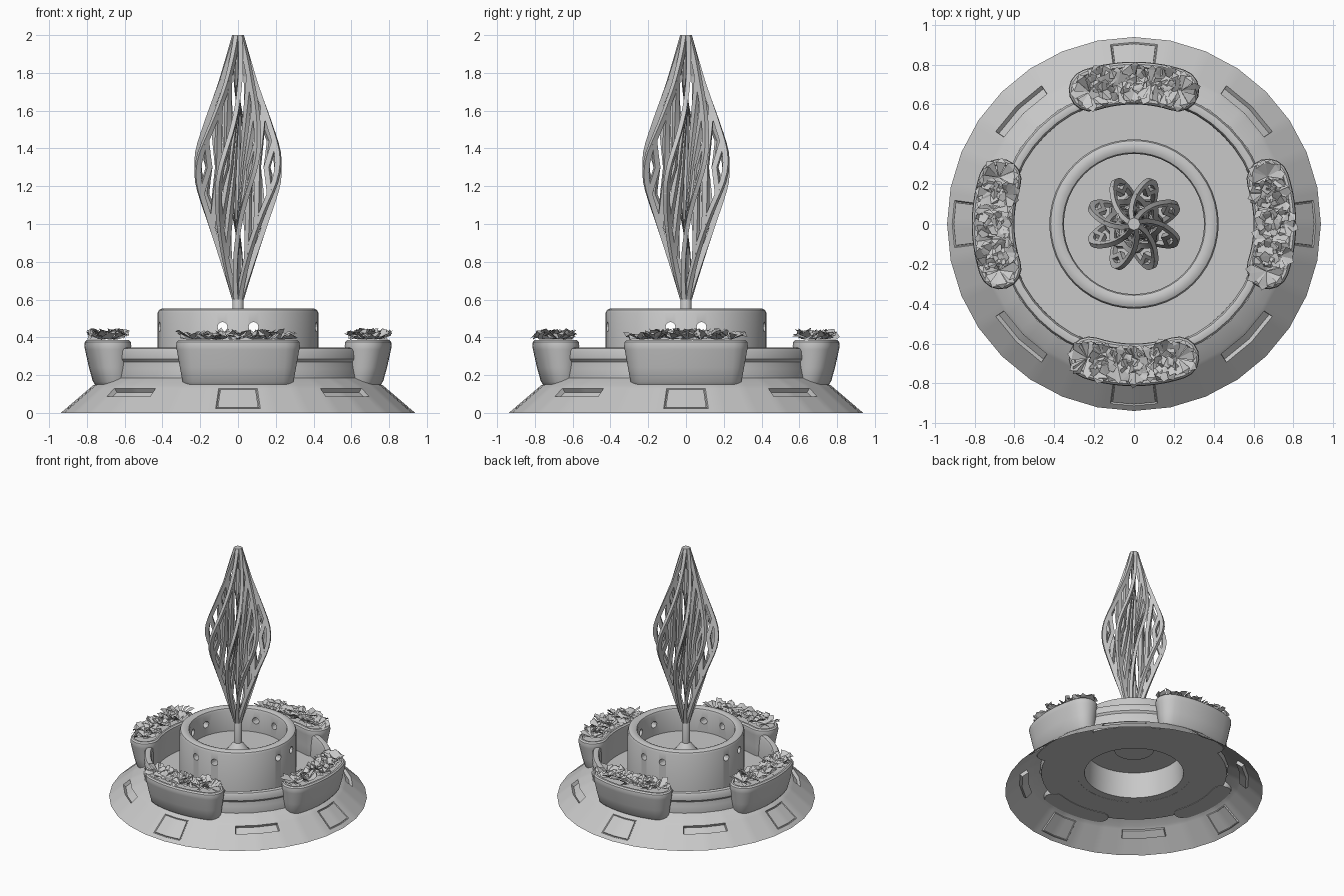
import bpy, bmesh, math, random
from math import sin, cos, pi
from mathutils import Vector, Matrix

if "Cube" in bpy.data.objects:
    bpy.data.objects.remove(bpy.data.objects["Cube"])

random.seed(4)
STONE = bpy.data.materials.new("grey_stone")
STONE.diffuse_color = (0.58, 0.58, 0.58, 1)
STONE.use_nodes = True
STONE.node_tree.nodes["Principled BSDF"].inputs["Base Color"].default_value = STONE.diffuse_color


def finish(name, bm, smooth=True):
    me = bpy.data.meshes.new(name)
    bm.to_mesh(me)
    bm.free()
    ob = bpy.data.objects.new(name, me)
    bpy.context.collection.objects.link(ob)
    me.materials.append(STONE)
    if smooth:
        bpy.ops.object.select_all(action='DESELECT')
        ob.select_set(True)
        bpy.context.view_layer.objects.active = ob
        bpy.ops.object.shade_smooth_by_angle(angle=math.radians(32))
    return ob


def skin(bm, rings, closed=False):
    """Join matching rings of points with quads."""
    vs = [[bm.verts.new(p) for p in r] for r in rings]
    n = len(vs[0])
    pairs = list(zip(vs, vs[1:])) + ([(vs[-1], vs[0])] if closed else [])
    for a, b in pairs:
        for j in range(n):
            k = (j + 1) % n
            bm.faces.new((a[j], a[k], b[k], b[j]))
    return vs


def circle(r, z, n):
    return [(r * cos(2 * pi * j / n), r * sin(2 * pi * j / n), z) for j in range(n)]


def lathe(name, profile, n, closed=False, caps=False):
    bm = bmesh.new()
    vs = skin(bm, [circle(r, z, n) for r, z in profile], closed)
    if caps:
        bm.faces.new(vs[0][::-1])
        bm.faces.new(vs[-1])
    return finish(name, bm)


# Sloping skirt: 32 flat sides, each split so the panels and slots can be inset
SIDES, SUB = 32, 6
N = SIDES * SUB


def poly_ring(r, z):
    pts = []
    for j in range(N):
        a, b = 2 * pi * (j // SUB) / SIDES, 2 * pi * (j // SUB + 1) / SIDES
        p = Vector((cos(a), sin(a), 0)).lerp(Vector((cos(b), sin(b), 0)), (j % SUB) / SUB) * r
        pts.append((p.x, p.y, z))
    return pts


bm = bmesh.new()
zs = [0, .022, .088, .13, .145]
skin(bm, [poly_ring(.938 - 1.17 * z, z) for z in zs] + [poly_ring(.685, .185)])
bm.normal_update()


def region(centre, half, z0, z1):
    out = []
    for f in bm.faces:
        c = f.calc_center_median()
        d = (math.atan2(c.y, c.x) - centre + pi) % (2 * pi) - pi
        if abs(d) < half and z0 < c.z < z1:
            out.append(f)
    return out


for k in range(4):
    # rectangular panel outlined by a groove
    fs = region(k * pi / 2, math.radians(7.5), .022, .13)
    for t, d in ((.005, -.008), (.004, 0), (.001, .008)):
        bmesh.ops.inset_region(bm, faces=fs, thickness=t, depth=d, use_even_offset=True)
        bm.normal_update()
    # recessed slot on the diagonal, shorter along its lower edge
    fs = region(k * pi / 2 + pi / 4, math.radians(12), .088, .13)
    bmesh.ops.inset_region(bm, faces=fs, thickness=.003, depth=-.025, use_even_offset=True)
    bm.normal_update()
finish("base_skirt", bm)

# Outer basin with rim and floor
lathe("outer_basin", [(.42, .15), (.675, .15), (.683, .19), (.675, .235), (.672, .27), (.684, .285),
                      (.684, .325), (.675, .341), (.655, .346), (.638, .341), (.63, .325),
                      (.628, .165), (.42, .165)], 48, closed=True)

# Inner basin wall with spout holes
wall = lathe("inner_basin_wall", [(.36, .151), (.425, .151), (.425, .53), (.418, .545), (.402, .553),
                                  (.375, .553), (.358, .545), (.352, .53), (.352, .36)], 48, closed=True)
bm = bmesh.new()
for axis in 'XY':
    for s in (-.082, .082):
        rot = Matrix.Rotation(pi / 2, 4, 'Y' if axis == 'X' else 'X')
        loc = Matrix.Translation((0, s, .455) if axis == 'X' else (s, 0, .455))
        for side in (-.4, .4):
            off = Matrix.Translation((side, 0, 0) if axis == 'X' else (0, side, 0))
            bmesh.ops.create_cone(bm, cap_ends=True, segments=12, radius1=.026, radius2=.026,
                                  depth=.3, matrix=off @ loc @ rot)
cutter = finish("spout_cutter", bm, False)
mod = wall.modifiers.new("holes", 'BOOLEAN')
mod.object, mod.solver = cutter, 'EXACT'
bpy.context.view_layer.objects.active = wall
bpy.ops.object.modifier_apply(modifier="holes")
bpy.data.objects.remove(cutter)

# Inner floor, pedestal and stem
lathe("inner_floor", [(.356, .355), (.356, .365)], 48, caps=True)
lathe("pedestal", [(.145, .345), (.10, .355), (.09, .367), (.075, .385), (.045, .425), (.029, .44),
                   (.029, .60), (.012, .64)], 24, caps=True)


# Planters: bent, round-ended tubs following the basin rim
def tub_ring(R, w, z, a=.318):
    pts = [((R + w) * cos(t), (R + w) * sin(t)) for t in [a * (i / 5 - 1) for i in range(11)]]
    for end in (1, -1):
        cx, cy = R * cos(a), R * sin(a) * end
        for i in range(1, 8):
            t = a * end + pi * i / 8 + (0 if end > 0 else pi)
            pts.append((cx + w * cos(t), cy + w * sin(t)))
        if end > 0:
            pts += [((R - w) * cos(t), (R - w) * sin(t)) for t in [a * (1 - i / 5) for i in range(11)]]
    return [(x, y, z) for x, y in pts]


TUB = [(.685, .068, .147), (.69, .078, .165), (.70, .089, .24), (.706, .104, .335), (.707, .107, .355),
       (.707, .104, .375), (.707, .094, .385), (.707, .08, .385), (.707, .075, .375)]


def leaf(bm, root, ang, length, width, rise, droop):
    d, s = Vector((cos(ang), sin(ang), 0)), Vector((-sin(ang), cos(ang), 0))
    up = Vector((0, 0, 1))
    mid = root + d * length * .75 + up * rise
    tip = root + d * length + up * (rise + droop)
    tilt = up * random.uniform(-.02, .02)
    a, l, r, t = [bm.verts.new(p) for p in (root, mid + s * width + tilt, mid - s * width - tilt, tip)]
    bm.faces.new((a, r, l))
    bm.faces.new((r, t, l))


for k, side in enumerate(("right", "back", "left", "front")):
    turn = Matrix.Rotation(k * pi / 2, 4, 'Z')
    bm = bmesh.new()
    vs = skin(bm, [tub_ring(*t) for t in TUB])
    bm.faces.new(vs[0][::-1])
    bm.faces.new(vs[-1])
    bm.transform(turn)
    finish(side + "_planter", bm)

    # Foliage: broad jagged leaves fanned around clump centres
    bm = bmesh.new()
    for i in range(7):
        t = .33 * (i / 3 - 1)
        for row in ((-.035, .035) if i % 2 else (0,)):
            R = .707 + row
            c = Vector((R * cos(t), R * sin(t), .388))
            c += Vector((random.uniform(-.01, .01), random.uniform(-.01, .01), 0))
            for j in range(11):
                big = 1 if row == 0 else .75
                leaf(bm, c, 2 * pi * j / 11 + random.uniform(-.2, .2), random.uniform(.085, .11) * big,
                     random.uniform(.02, .03), random.uniform(.015, .045), random.uniform(-.02, .015))
    bm.transform(turn)
    finish(side + "_foliage", bm, False)

# Twisted sculpture: eight pierced fins around a thin spine
EDGE = [(.60, .014), (.85, .093), (1.05, .160), (1.2, .215), (1.26, .228), (1.34, .228), (1.4, .215),
        (1.55, .160), (1.75, .088), (2.0, .014)]
MID, TWIST = 1.3, 1.1


def sample(path, z):
    for (z0, u0), (z1, u1) in zip(path, path[1:]):
        if z <= z1:
            return u0 + (u1 - u0) * (z - z0) / (z1 - z0)
    return path[-1][1]


def bar(bm, path, w, ang, thick=.012):
    z0, z1 = path[0][0], path[-1][0]
    n = max(8, int((z1 - z0) / .05))
    rings = []
    for i in range(n + 1):
        z = z0 + (z1 - z0) * i / n
        u, a = sample(path, z), ang + TWIST * (z - MID)
        d, s = Vector((cos(a), sin(a), 0)), Vector((-sin(a), cos(a), 0))
        up = Vector((0, 0, z))
        rings.append([d * (u + p * w) + s * q * thick + up
                      for p, q in ((-1, -1), (1, -1), (1, 1), (-1, 1))])
    vs = skin(bm, rings)
    bm.faces.new(vs[0][::-1])
    bm.faces.new(vs[-1])


for k in range(8):
    bm = bmesh.new()
    ang = (k + .5) * pi / 4
    bar(bm, EDGE, .015, ang)
    # chevron ribs bending in from the edge towards the spine
    for h, u in ((.14, .166), (.32, .112), (.48, .058)):
        lo, hi = MID - h, MID + h
        bar(bm, [(lo, sample(EDGE, lo)), (MID, u), (hi, sample(EDGE, hi))], .015, ang)
    finish("sculpture_fin_%d" % (k + 1), bm)
lathe("sculpture_spine", [(.012, .58), (.012, 1.97)], 12, caps=True)
lathe("sculpture_cap", [(.022, 1.95), (.029, 1.97), (.029, 1.995), (.025, 2.0)], 16, caps=True)
